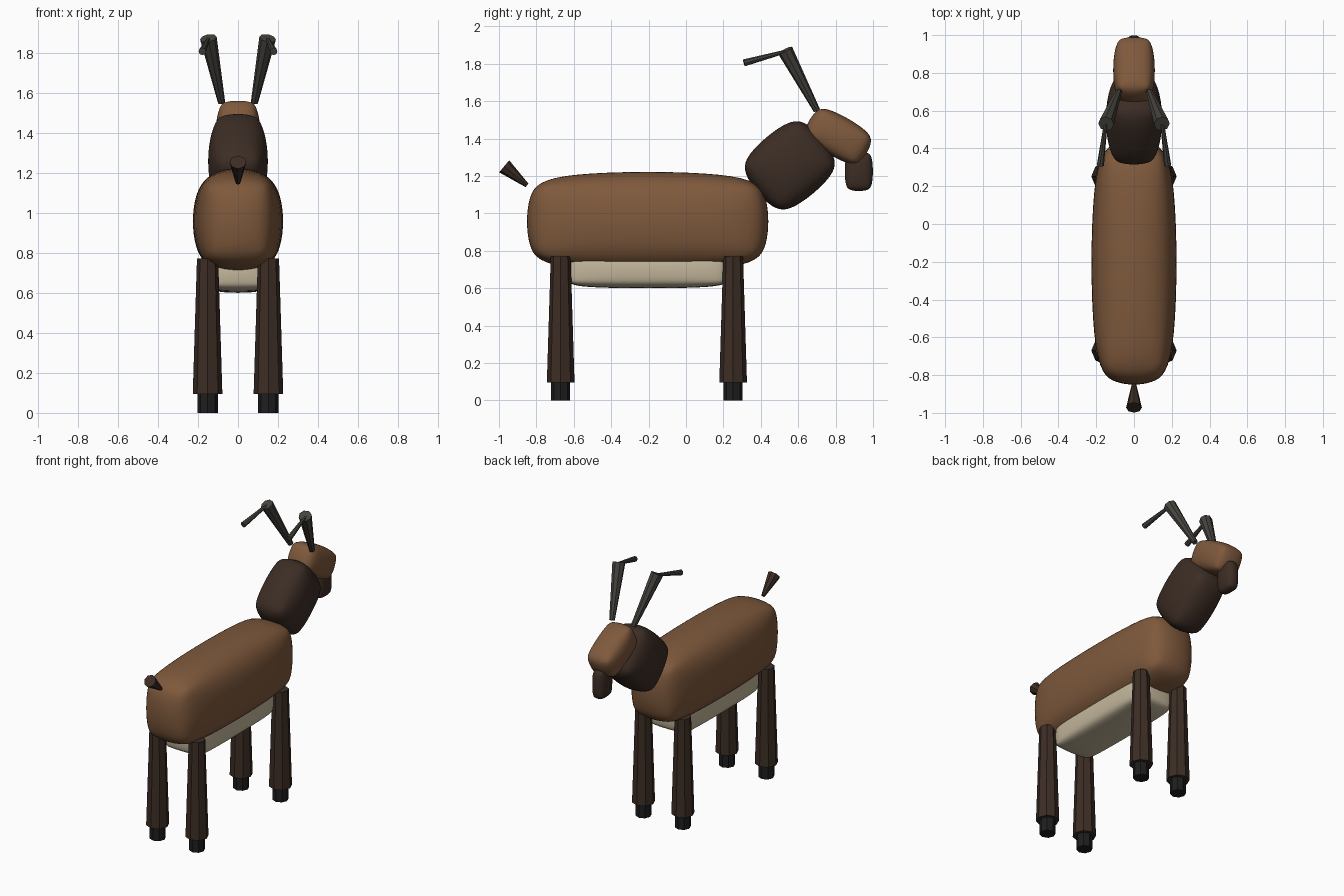
import bpy
import bmesh
from math import radians
from mathutils import Matrix, Vector

if "Cube" in bpy.data.objects:
    bpy.data.objects.remove(bpy.data.objects["Cube"])


def material(name, rgb):
    m = bpy.data.materials.new(name)
    m.diffuse_color = (*rgb, 1.0)
    m.use_nodes = True
    m.node_tree.nodes["Principled BSDF"].inputs["Base Color"].default_value = m.diffuse_color
    return m


FUR = material("fur", (0.21, 0.10, 0.045))
DARK = material("dark_fur", (0.045, 0.026, 0.018))
CREAM = material("cream", (0.55, 0.47, 0.33))
HOOF = material("hoof", (0.013, 0.013, 0.013))
HORN = material("horn", (0.06, 0.056, 0.048))


def add_object(name, bm, mat):
    mesh = bpy.data.meshes.new(name)
    bm.to_mesh(mesh)
    bm.free()
    mesh.materials.append(mat)
    obj = bpy.data.objects.new(name, mesh)
    bpy.context.collection.objects.link(obj)
    return obj


def soft_box(name, center, size, bevel, mat, pitch=0.0):
    """Chamfered box smoothed by subdivision, then fitted to the exact size."""
    bm = bmesh.new()
    bmesh.ops.create_cube(bm, size=1.0, matrix=Matrix.Diagonal((*size, 1.0)))
    bmesh.ops.bevel(bm, geom=bm.edges[:], offset=bevel, segments=1,
                    profile=0.5, affect='EDGES')
    obj = add_object(name, bm, mat)
    obj.modifiers.new("soft", 'SUBSURF').levels = 3
    graph = bpy.context.evaluated_depsgraph_get()
    mesh = bpy.data.meshes.new_from_object(obj.evaluated_get(graph))
    obj.modifiers.clear()
    obj.data = mesh
    fit = [size[i] / (2 * max(abs(v.co[i]) for v in mesh.vertices)) for i in range(3)]
    mesh.transform(Matrix.Diagonal((*fit, 1.0)))
    mesh.shade_smooth()
    obj.location = center
    obj.rotation_euler.x = radians(pitch)
    return obj


def taper(name, start, end, r_start, r_end, mat):
    """Flat-shaded eight-sided tapered rod between two points."""
    a, b = Vector(start), Vector(end)
    axis = b - a
    rot = Vector((0, 0, 1)).rotation_difference(axis).to_matrix().to_4x4()
    bm = bmesh.new()
    bmesh.ops.create_cone(bm, cap_ends=True, segments=8, radius1=r_start,
                          radius2=r_end, depth=axis.length,
                          matrix=Matrix.Translation((a + b) / 2) @ rot)
    return add_object(name, bm, mat)


# Torso, belly, neck, head and beard
soft_box("body", (0, -0.205, 0.957), (0.45, 1.29, 0.53), 0.12, FUR)
soft_box("belly", (0, -0.205, 0.70), (0.32, 0.87, 0.20), 0.04, CREAM)
soft_box("neck", (0, 0.555, 1.257), (0.298, 0.45, 0.39), 0.08, DARK, pitch=40)
soft_box("head", (0, 0.814, 1.412), (0.22, 0.353, 0.216), 0.05, FUR, pitch=-30)
soft_box("beard", (0, 0.924, 1.225), (0.10, 0.15, 0.21), 0.03, DARK)

# Legs with hooves, and antlers, mirrored left and right
for side, s in (("left", -1), ("right", 1)):
    for end, y in (("tail_end", -0.67), ("head_end", 0.252)):
        x = s * 0.152
        taper(f"{end}_leg_{side}", (x, y, 0.095), (x, y, 0.77), 0.074, 0.053, DARK)
        taper(f"{end}_hoof_{side}", (x, y, 0), (x, y, 0.11), 0.051, 0.051, HOOF)
    taper(f"antler_{side}", (s * 0.082, 0.70, 1.55), (s * 0.148, 0.53, 1.872),
          0.018, 0.042, HORN)
    taper(f"antler_tine_{side}", (s * 0.15, 0.53, 1.865), (s * 0.178, 0.31, 1.805),
          0.010, 0.019, HORN)

# Tail, flaring toward its tip
taper("tail", (0, -0.85, 1.15), (0, -0.972, 1.252), 0.012, 0.042, DARK)
